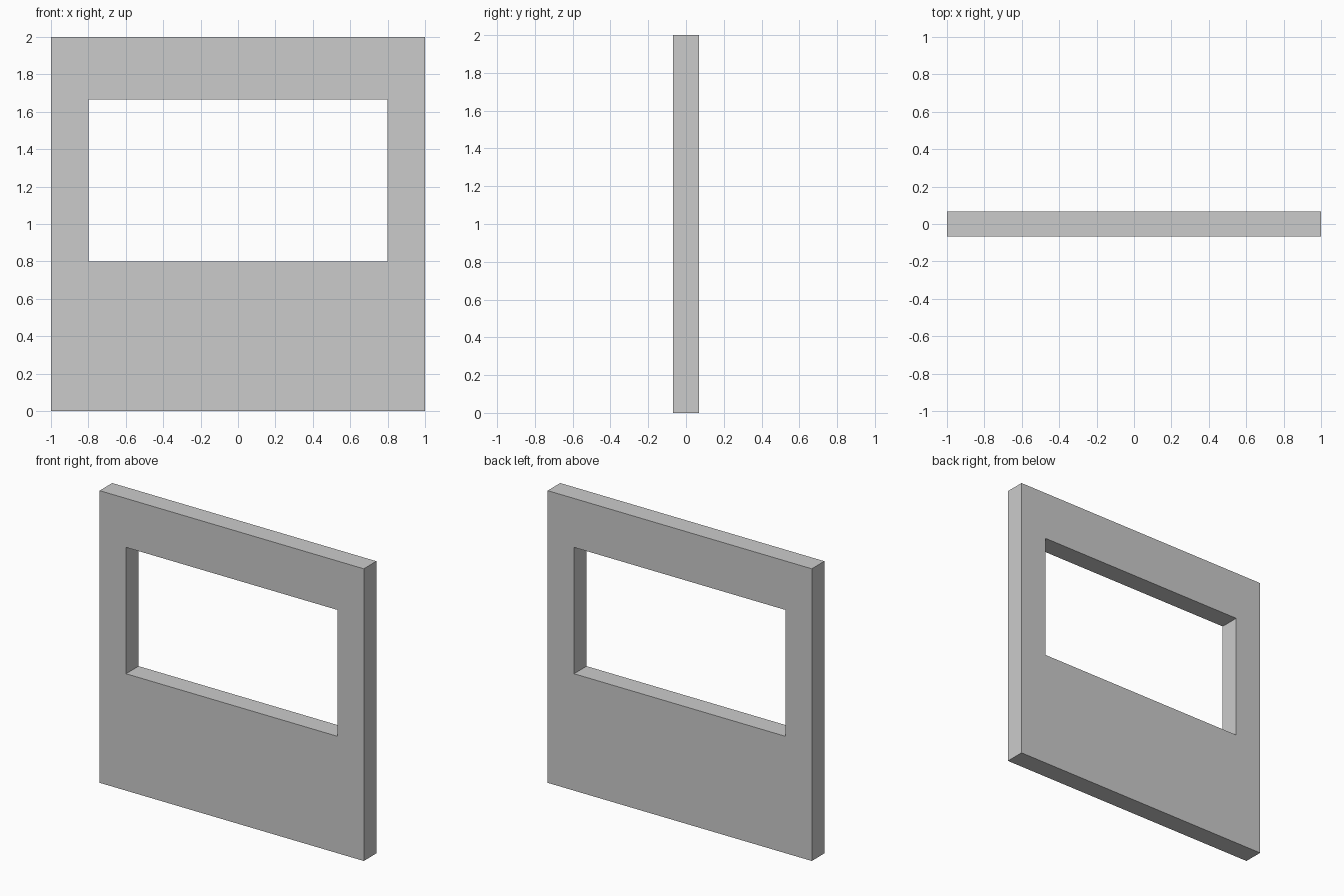
import bpy, bmesh

if "Cube" in bpy.data.objects:
    bpy.data.objects.remove(bpy.data.objects["Cube"])

HALF_DEPTH = 0.068


def rectangle(x, z0, z1):
    return [(-x, z0), (x, z0), (x, z1), (-x, z1)]


# Wall panel: ring of four faces around the window opening
bm = bmesh.new()
outer, inner = [
    [bm.verts.new((x, -HALF_DEPTH, z)) for x, z in rectangle(*size)]
    for size in ((1.0, 0.0, 2.0), (0.8, 0.8, 1.665))
]
for i in range(4):
    j = (i + 1) % 4
    bm.faces.new((outer[i], outer[j], inner[j], inner[i]))

# Thicken the ring, keeping the front faces
front = bm.faces[:]
ext = bmesh.ops.extrude_face_region(bm, geom=front, use_keep_orig=True)
back = [v for v in ext["geom"] if isinstance(v, bmesh.types.BMVert)]
bmesh.ops.translate(bm, verts=back, vec=(0, 2 * HALF_DEPTH, 0))
bmesh.ops.recalc_face_normals(bm, faces=bm.faces[:])

mesh = bpy.data.meshes.new("window_wall")
bm.to_mesh(mesh)
bm.free()
wall = bpy.data.objects.new("window_wall", mesh)
bpy.context.collection.objects.link(wall)
